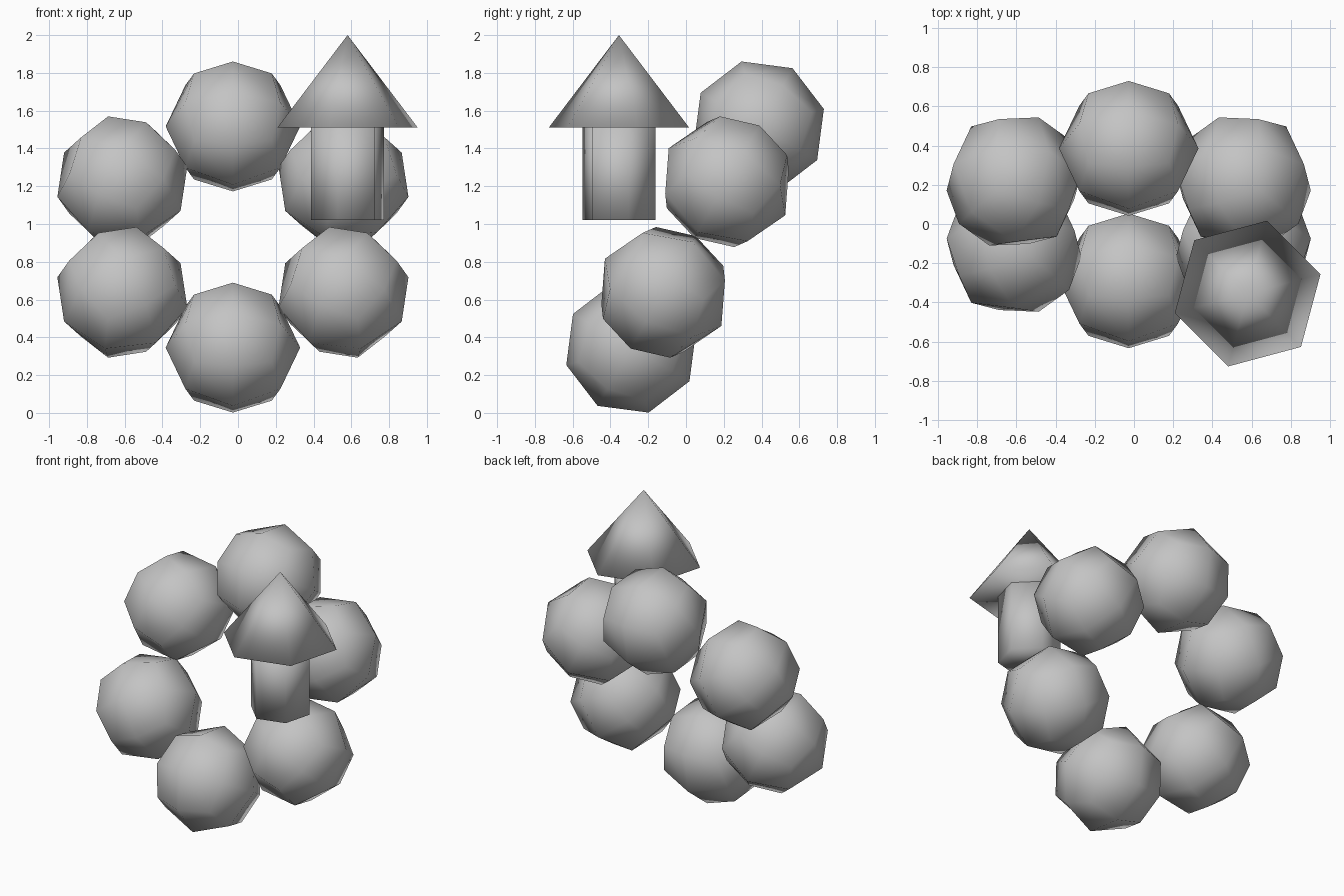
import bpy, bmesh
from math import radians, pi, sin, cos
from mathutils import Matrix, Vector

if "Cube" in bpy.data.objects:
    bpy.data.objects.remove(bpy.data.objects["Cube"], do_unlink=True)

grey = bpy.data.materials.new("grey")
grey.use_nodes = True
colour = (0.55, 0.55, 0.55, 1)
grey.diffuse_color = colour
grey.node_tree.nodes["Principled BSDF"].inputs["Base Color"].default_value = colour


def add_part(name, bm, matrix):
    """Turn a bmesh into a smooth shaded object."""
    bmesh.ops.recalc_face_normals(bm, faces=bm.faces)
    for face in bm.faces:
        face.smooth = True
    mesh = bpy.data.meshes.new(name)
    bm.to_mesh(mesh)
    bm.free()
    mesh.materials.append(grey)
    obj = bpy.data.objects.new(name, mesh)
    obj.matrix_world = matrix
    bpy.context.collection.objects.link(obj)


def ball(name, radius, matrix):
    """A once-divided cube pushed out to a sphere."""
    bm = bmesh.new()
    bmesh.ops.create_cube(bm, size=2)
    bmesh.ops.subdivide_edges(bm, edges=bm.edges[:], cuts=1, use_grid_fill=True)
    for v in bm.verts:
        v.co = v.co.normalized() * radius
    add_part(name, bm, matrix)


def hex_solid(name, bottom_radius, top_radius, z_low, z_high):
    """Six-sided cone or cylinder of the arrow."""
    bm = bmesh.new()
    bmesh.ops.create_cone(bm, cap_ends=True, segments=6, radius1=bottom_radius,
                          radius2=top_radius, depth=z_high - z_low)
    bmesh.ops.remove_doubles(bm, verts=bm.verts, dist=0.0001)
    # First corner to 15 degrees
    first = max(bm.verts, key=lambda v: v.co.xy.length).co
    turn = radians(15) - Vector((1, 0)).angle_signed(first.xy) * -1
    bmesh.ops.rotate(bm, verts=bm.verts, matrix=Matrix.Rotation(turn, 3, "Z"))
    add_part(name, bm, Matrix.Translation((0.58, -0.355, (z_low + z_high) / 2)))


# Leaning ring of six touching balls
ring = Matrix.Translation((-0.027, 0.048, 0.931)) @ Matrix.Rotation(radians(60), 4, "X")
for i in range(6):
    angle = radians(30 + 60 * i)
    place = Matrix.Rotation(angle, 4, "Z") @ Matrix.Translation((0.676, 0, 0))
    ball(f"ring_ball_{i + 1}", 0.356, ring @ place)

# Upright arrow
hex_solid("arrow_head", 0.385, 0, 1.51, 2.0)
hex_solid("arrow_shaft", 0.2, 0.2, 1.02, 1.51)
